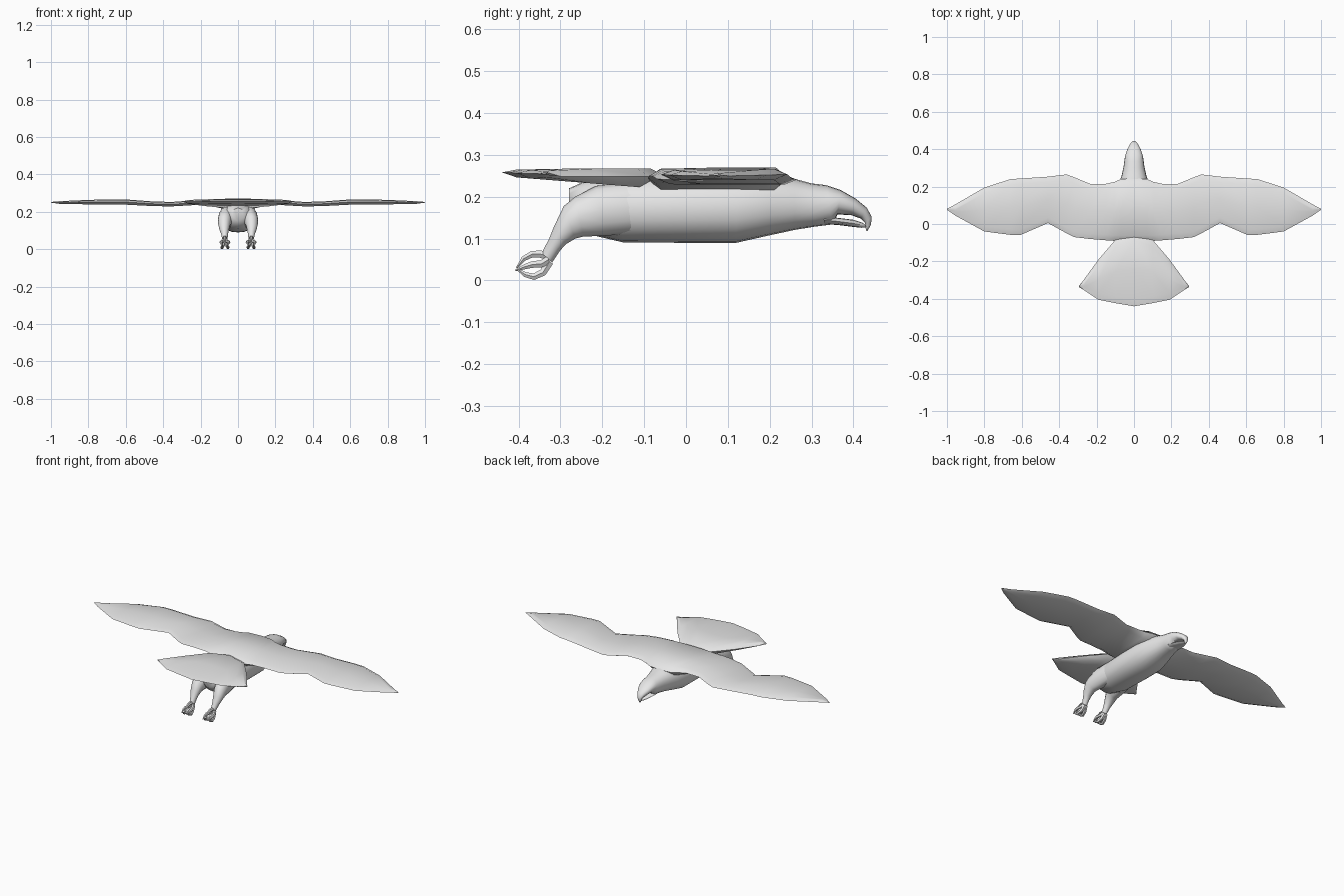
import bpy, bmesh, math
from mathutils import Vector

cube = bpy.data.objects.get("Cube")
if cube:
    bpy.data.objects.remove(cube, do_unlink=True)

grey = bpy.data.materials.new("plain_grey")
grey.diffuse_color = (0.8, 0.8, 0.8, 1)
grey.use_nodes = True
grey.node_tree.nodes["Principled BSDF"].inputs["Base Color"].default_value = (0.8, 0.8, 0.8, 1)


def skin(name, rings, cap_start=True, mirror=False, angle=55):
    """Join a row of equal rings into one smooth-shaded surface."""
    bm = bmesh.new()
    loops = [[bm.verts.new(p) for p in ring] for ring in rings]
    n = len(rings[0])
    for a, b in zip(loops, loops[1:]):
        for i in range(n):
            j = (i + 1) % n
            bm.faces.new((a[i], a[j], b[j], b[i]))
    if cap_start:
        bm.faces.new(loops[0])
    bm.faces.new(loops[-1])
    bmesh.ops.recalc_face_normals(bm, faces=bm.faces[:])
    mesh = bpy.data.meshes.new(name)
    bm.to_mesh(mesh)
    bm.free()
    obj = bpy.data.objects.new(name, mesh)
    bpy.context.collection.objects.link(obj)
    mesh.materials.append(grey)
    bpy.ops.object.select_all(action='DESELECT')
    obj.select_set(True)
    bpy.context.view_layer.objects.active = obj
    bpy.ops.object.shade_smooth_by_angle(angle=math.radians(angle))
    if mirror:
        obj.modifiers.new("mirror", 'MIRROR').merge_threshold = 0.0005
    return obj


def loft(name, sections, n=16, power=1.0, mirror=False):
    """Sections: x centre, lower point (y, z), upper point (y, z), half width."""
    rings = []
    for x, yb, zb, yt, zt, w in sections:
        low, top = Vector((x, yb, zb)), Vector((x, yt, zt))
        mid, up = (low + top) / 2, (top - low) / 2
        ring = []
        for i in range(n):
            t = 2 * math.pi * i / n
            c, s = math.cos(t), math.sin(t)
            c = math.copysign(abs(c) ** power, c)
            s = math.copysign(abs(s) ** power, s)
            ring.append(mid + up * s + Vector((w * c, 0, 0)))
        rings.append(ring)
    return skin(name, rings, mirror=mirror)


def toe(name, path, radii):
    """Tapered claw following (x, y, z) points."""
    sections = []
    for i, (x, y, z) in enumerate(path):
        p, q = path[max(i - 1, 0)], path[min(i + 1, len(path) - 1)]
        d = Vector((q[1] - p[1], q[2] - p[2])).normalized()
        r = radii[i]
        sections.append((x, y - d.y * r, z + d.x * r, y + d.y * r, z - d.x * r, r))
    return loft(name, sections, n=6, mirror=True)


def panel(name, stations, rim=0.03, slope=0.0, ref=0.0):
    """Thin bevelled feather surface. Stations: x, leading y, trailing y, top z, bottom z."""
    rings = []
    for x, le, te, top, bot in stations:
        d = min(rim, (le - te) * 0.3)
        mid = (top + bot) / 2

        def under(y):
            return bot + slope * (ref - y)
        c = (le + te) / 2
        rings.append([(x, le, mid), (x, le - d, top), (x, c, top), (x, te + d, top - 0.003),
                      (x, te, mid + slope * (ref - te) / 2),
                      (x, te + d, under(te + d)), (x, c, under(c)), (x, le - d, under(le - d))])
    return skin(name, rings, cap_start=False, mirror=True)


# Body, head and hooked upper beak
loft("body", [
    (0, -0.28, 0.15, -0.28, 0.22, 0.03),
    (0, -0.24, 0.112, -0.24, 0.238, 0.07),
    (0, -0.15, 0.091, -0.16, 0.25, 0.093),
    (0, 0.0, 0.09, 0.0, 0.256, 0.1),
    (0, 0.12, 0.09, 0.12, 0.257, 0.1),
    (0, 0.20, 0.108, 0.20, 0.254, 0.085),
    (0, 0.26, 0.121, 0.26, 0.243, 0.066),
    (0, 0.31, 0.129, 0.30, 0.232, 0.056),
    (0, 0.35, 0.134, 0.335, 0.228, 0.051),
    (0, 0.362, 0.158, 0.37, 0.216, 0.047),
    (0, 0.395, 0.156, 0.405, 0.196, 0.036),
    (0, 0.418, 0.148, 0.432, 0.174, 0.022),
    (0, 0.428, 0.138, 0.444, 0.152, 0.013),
    (0, 0.429, 0.126, 0.442, 0.133, 0.008),
    (0, 0.431, 0.118, 0.434, 0.119, 0.002)], n=20, power=0.9)

# Lower beak
loft("lower_beak", [
    (0, 0.33, 0.134, 0.33, 0.155, 0.042),
    (0, 0.36, 0.133, 0.36, 0.150, 0.038),
    (0, 0.40, 0.128, 0.40, 0.145, 0.026),
    (0, 0.42, 0.126, 0.422, 0.138, 0.014),
    (0, 0.431, 0.127, 0.432, 0.130, 0.004)], n=12)

# Wings spread to both sides, thicker at the root
panel("wings", [
    (0.0, 0.245, -0.092, 0.270, 0.215),
    (0.07, 0.24, -0.091, 0.270, 0.215),
    (0.105, 0.225, -0.09, 0.269, 0.222),
    (0.15, 0.215, -0.087, 0.267, 0.234),
    (0.235, 0.215, -0.08, 0.263, 0.236),
    (0.32, 0.25, -0.07, 0.255, 0.231),
    (0.36, 0.265, -0.05, 0.253, 0.229),
    (0.46, 0.253, 0.005, 0.256, 0.231),
    (0.61, 0.243, -0.06, 0.267, 0.239),
    (0.66, 0.24, -0.058, 0.267, 0.240),
    (0.80, 0.195, -0.04, 0.264, 0.240),
    (0.955, 0.105, 0.045, 0.257, 0.243),
    (1.0, 0.081, 0.076, 0.253, 0.249)])

# Fanned tail, thinning towards the rear
panel("tail", [
    (0.0, -0.05, -0.44, 0.268, 0.230),
    (0.10, -0.085, -0.423, 0.268, 0.230),
    (0.19, -0.19, -0.405, 0.267, 0.230),
    (0.27, -0.30, -0.352, 0.263, 0.235),
    (0.295, -0.333, -0.337, 0.256, 0.248)], rim=0.035, slope=0.08, ref=-0.2)

# Feathered thighs and shanks
loft("legs", [
    (0.055, -0.10, 0.115, -0.13, 0.235, 0.035),
    (0.062, -0.19, 0.107, -0.215, 0.226, 0.044),
    (0.070, -0.245, 0.105, -0.265, 0.200, 0.038),
    (0.073, -0.265, 0.100, -0.292, 0.178, 0.034),
    (0.074, -0.288, 0.086, -0.315, 0.130, 0.026),
    (0.072, -0.302, 0.070, -0.328, 0.098, 0.019),
    (0.070, -0.320, 0.043, -0.345, 0.066, 0.014)], n=12, mirror=True)

# Clenched toes with claws
taper = [0.011, 0.010, 0.009, 0.007, 0.002]
toe("upper_toe", [(0.07, -0.328, 0.058), (0.07, -0.348, 0.063), (0.07, -0.368, 0.063),
                  (0.07, -0.388, 0.052), (0.07, -0.405, 0.030)], taper)
for label, shift in (("outer", 0.02), ("inner", -0.02)):
    toe(label + "_toe", [(0.07 + shift * 0.3, -0.328, 0.050), (0.07 + shift * 0.7, -0.345, 0.040),
                         (0.07 + shift, -0.368, 0.038), (0.07 + shift, -0.385, 0.033),
                         (0.07 + shift * 0.8, -0.408, 0.024)], taper)
    toe(label + "_lower_toe", [(0.07 + shift * 0.2, -0.326, 0.045), (0.07 + shift * 0.5, -0.342, 0.019),
                               (0.07 + shift * 0.8, -0.364, 0.009), (0.07 + shift * 0.8, -0.384, 0.014),
                               (0.07 + shift * 0.6, -0.405, 0.028)], taper)
